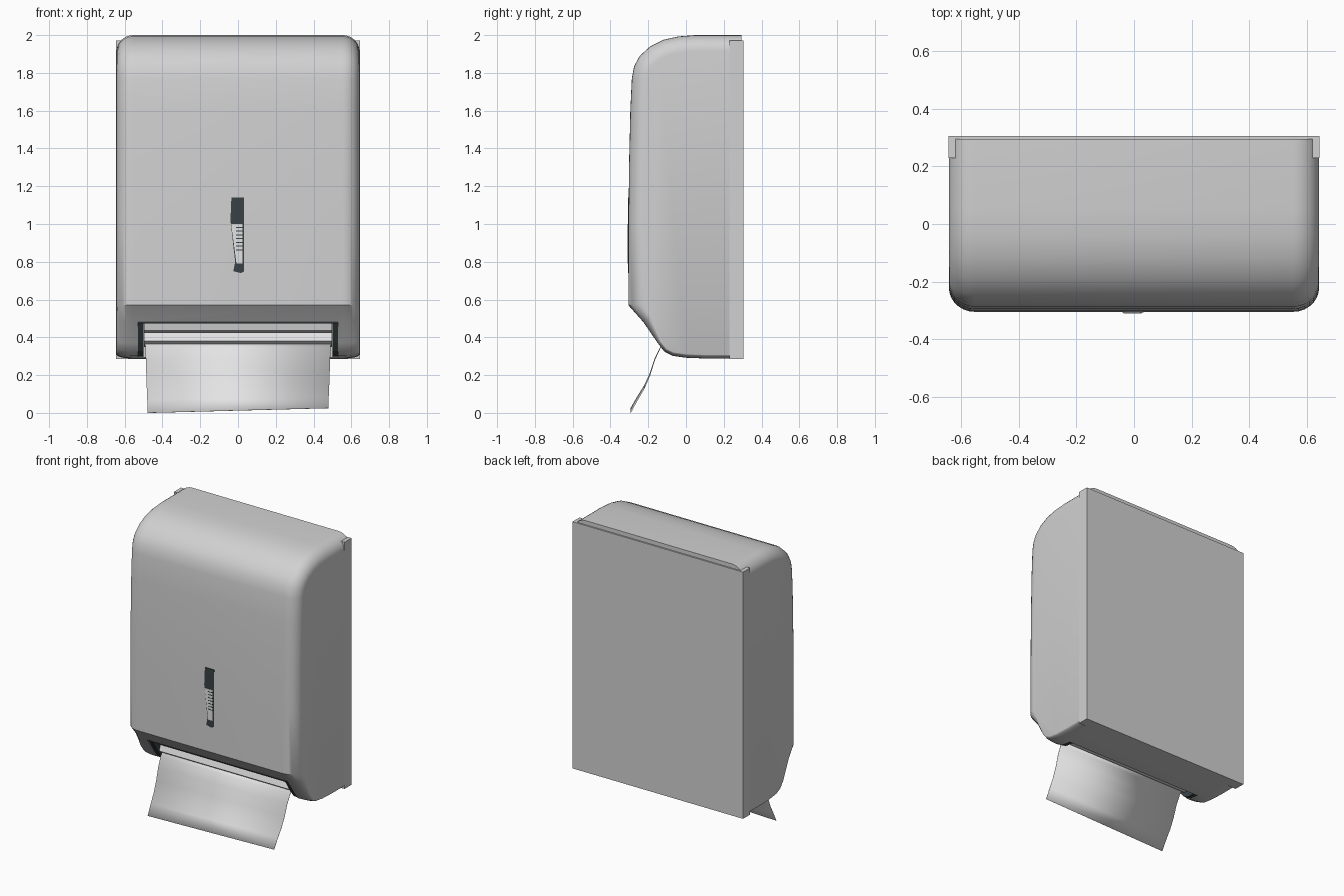
import bpy, bmesh, math
from mathutils import Vector

cube = bpy.data.objects.get("Cube")
if cube:
    bpy.data.objects.remove(cube, do_unlink=True)


def material(name, rgb):
    m = bpy.data.materials.new(name)
    m.use_nodes = True
    m.diffuse_color = (*rgb, 1)
    m.node_tree.nodes["Principled BSDF"].inputs["Base Color"].default_value = (*rgb, 1)
    return m


GREY = material("light grey plastic", (0.64, 0.64, 0.64))
PAPER = material("paper white", (0.77, 0.77, 0.77))
DARK = material("dark grey", (0.04, 0.055, 0.06))


def make_object(name, sections, mat, closed=True, smooth=True):
    """Loft matching sections into one mesh, capping both ends if closed."""
    bm = bmesh.new()
    rings = [[bm.verts.new(p) for p in s] for s in sections]
    n = len(rings[0])
    for a, b in zip(rings, rings[1:]):
        for i in range(n if closed else n - 1):
            j = (i + 1) % n
            bm.faces.new((a[i], a[j], b[j], b[i]))
    if closed:
        bm.faces.new(rings[0])
        bm.faces.new(rings[-1])
    bmesh.ops.recalc_face_normals(bm, faces=bm.faces)
    mesh = bpy.data.meshes.new(name)
    bm.to_mesh(mesh)
    bm.free()
    ob = bpy.data.objects.new(name, mesh)
    bpy.context.collection.objects.link(ob)
    mesh.materials.append(mat)
    if smooth:
        select(ob)
        bpy.ops.object.shade_smooth_by_angle(angle=math.radians(32))
    return ob


def select(ob):
    bpy.ops.object.select_all(action='DESELECT')
    ob.select_set(True)
    bpy.context.view_layer.objects.active = ob


def side_extrude(name, profile, x0, x1, mat):
    return make_object(name, [[(x, y, z) for y, z in profile] for x in (x0, x1)], mat, smooth=False)


def box(name, x0, x1, y0, y1, z0, z1, mat):
    return side_extrude(name, [(y0, z0), (y1, z0), (y1, z1), (y0, z1)], x0, x1, mat)


def front_plate(name, outline, y, depth, mat):
    return make_object(name, [[(x, yy, z) for x, z in outline] for yy in (y, y + depth)], mat, smooth=False)


# Cover: side profile from the top back, over the front, to the bottom back
profile = [(0.295, 2.0), (0.05, 2.0), (-0.04, 1.993), (-0.12, 1.975), (-0.19, 1.94),
           (-0.245, 1.89), (-0.275, 1.835), (-0.287, 1.77), (-0.295, 1.6), (-0.302, 1.3),
           (-0.305, 1.0), (-0.305, 0.57), (-0.225, 0.48), (-0.15, 0.37), (-0.115, 0.325),
           (-0.07, 0.302), (0.0, 0.292), (0.1, 0.288), (0.295, 0.288)]
pts = [Vector(p) for p in profile]


def inset_profile(f):
    result = []
    for i, p in enumerate(pts):
        t = (pts[min(i + 1, len(pts) - 1)] - pts[max(i - 1, 0)]).normalized()
        radius = 0.085 if p.y > 0.5 else 0.05 if p.y > 0.4 else 0.02
        result.append(p + Vector((-t.y, t.x)) * radius * f)
    return result


# Rounded left and right edges of the cover
HALF, ROUND, STEPS = 0.643, 0.09, 7
angles = [math.pi / 2 * i / STEPS for i in range(STEPS + 1)]
stations = [(-1, a) for a in reversed(angles)] + [(1, a) for a in angles]
sections = [[(s * (HALF - ROUND + ROUND * math.sin(a)), p.x, p.y)
             for p in inset_profile(1 - math.cos(a))] for s, a in stations]
cover = make_object("cover", sections, GREY, smooth=False)

# Paper outlet cut through the lower front
cutter = box("outlet_cutter", -0.53, 0.53, -0.5, 0.0, 0.2, 0.48, GREY)
cutter.hide_render = True
cut = cover.modifiers.new("outlet", 'BOOLEAN')
cut.operation, cut.solver, cut.object = 'DIFFERENCE', 'EXACT', cutter
select(cover)
bpy.ops.object.modifier_apply(modifier=cut.name)
bpy.data.objects.remove(cutter, do_unlink=True)
bpy.ops.object.shade_smooth_by_angle(angle=math.radians(32))

# Back plate
box("back_plate", -0.645, 0.645, 0.23, 0.305, 0.285, 1.972, GREY)

# Dark outlet frame
cheek = [(-0.215, 0.478), (-0.145, 0.37), (-0.11, 0.327), (-0.07, 0.306), (0.0, 0.298), (0.0, 0.478)]
for side, name in ((-1, "right"), (1, "left")):
    side_extrude(name + "_outlet_cheek", cheek, side * 0.5, side * 0.531, DARK)
box("outlet_top_trim", -0.53, 0.53, -0.221, -0.2, 0.473, 0.482, DARK)

# Folded paper inside the outlet
side_extrude("paper_stack", [(-0.17, 0.472), (-0.16, 0.435), (-0.1, 0.425), (-0.02, 0.425), (-0.02, 0.472)],
             -0.498, 0.498, PAPER)
side_extrude("outlet_lip", [(-0.125, 0.425), (-0.14, 0.38), (-0.1, 0.35), (-0.02, 0.35), (-0.02, 0.425)],
             -0.498, 0.498, PAPER)

# Hanging paper sheet, with a slightly slanted lower edge
path = [(-0.1, 0.385), (-0.135, 0.345), (-0.165, 0.28), (-0.19, 0.2), (-0.22, 0.13), (-0.255, 0.07), (-0.293, 0.0)]
sheet = make_object("paper_sheet",
                    [[(s * (0.493 - 0.015 * i / 6), y, z + (0.025 * i / 6 if s > 0 else 0)) for s in (-1, 1)]
                     for i, (y, z) in enumerate(path)], PAPER, closed=False)
solid = sheet.modifiers.new("thickness", 'SOLIDIFY')
solid.thickness = 0.002
solid.offset = 0

# Level window with visible paper edges
front_plate("window", [(-0.035, 1.14), (0.033, 1.14), (0.033, 0.75), (0.015, 0.74),
                       (-0.025, 0.75), (-0.015, 0.8), (-0.04, 1.02)], -0.308, 0.006, DARK)
front_plate("window_paper", [(-0.036, 1.0), (0.024, 1.0), (0.024, 0.79), (-0.008, 0.79)],
            -0.31, 0.004, PAPER)
for i in range(7):
    z = 0.86 + 0.02 * i
    box("window_paper_edge", -0.01, 0.026, -0.311, -0.307, z, z + 0.005, DARK)
